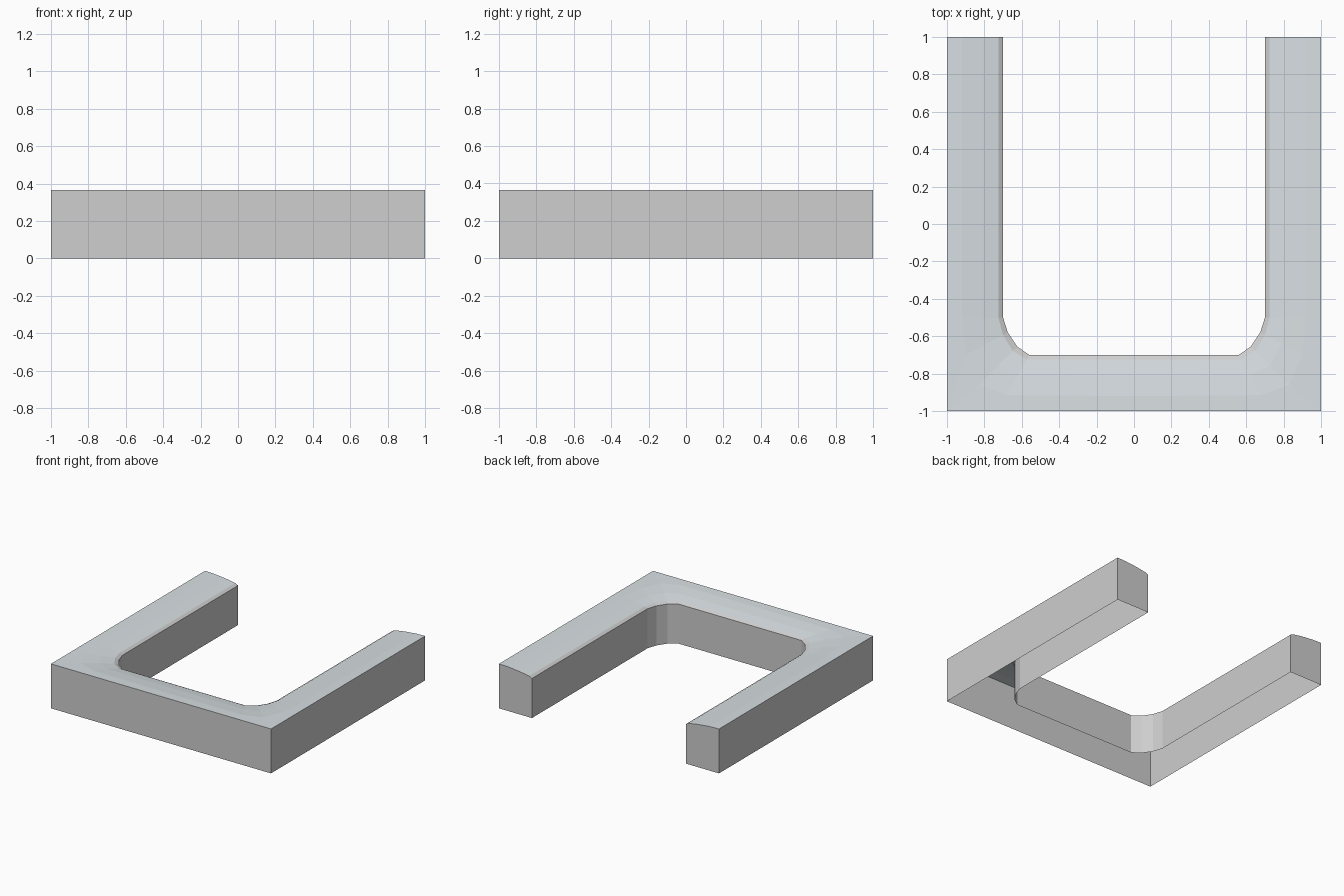
import bpy, bmesh
from mathutils import Vector

cube = bpy.data.objects.get("Cube")
if cube:
    bpy.data.objects.remove(cube, do_unlink=True)


def make_material(name, rgb):
    mat = bpy.data.materials.new(name)
    mat.use_nodes = True
    mat.diffuse_color = (*rgb, 1)
    mat.node_tree.nodes["Principled BSDF"].inputs["Base Color"].default_value = (*rgb, 1)
    return mat


wall_grey = make_material("wall grey", (0.62, 0.62, 0.62))
top_blue_grey = make_material("top blue grey", (0.69, 0.74, 0.77))

# Cross-section of the crowned top: distance from the outer wall, height
PROFILE = [(0, 0.365), (0.08, 0.363), (0.19, 0.352), (0.275, 0.338), (0.30, 0.325)]

# Corner lines: square outside, soft fold, rounded inside
OUTER = [(1, -0.5), (1, -1), (1, -1), (0.56, -1)]
FOLD = [(0.92, -0.5), (0.9, -0.7), (0.83, -0.86), (0.68, -0.915)]
INNER = [(0.7, -0.5), (0.675, -0.58), (0.625, -0.655), (0.56, -0.7)]


def section(points):
    """Full cross-section: outer foot, crowned top, inner foot."""
    top = [Vector((x, y, z)) for (x, y), (_, z) in zip(points, PROFILE)]
    feet = [Vector((p.x, p.y, 0)) for p in (top[0], top[-1])]
    return [feet[0], *top, feet[1]]


def corner_points(outer, fold, inner):
    first, last = PROFILE[1][0], PROFILE[-1][0]
    pts = [outer]
    for d, _ in PROFILE[1:]:
        pts.append(Vector(fold).lerp(Vector(inner), (d - first) / (last - first)))
    return pts


# Left leg end, left corner and middle of the front bar, then the mirrored half
sections = [section([(1 - d, 1) for d, _ in PROFILE])]
sections += [section(corner_points(*c)) for c in zip(OUTER, FOLD, INNER)]
sections.append(section([(0, d - 1) for d, _ in PROFILE]))
sections += [[Vector((-p.x, p.y, p.z)) for p in s] for s in reversed(sections[:-1])]

# Loft the shell, open underneath
bm = bmesh.new()
rows = [[bm.verts.new(p) for p in s] for s in sections]
for a, b in zip(rows, rows[1:]):
    for j in range(len(a) - 1):
        face = bm.faces.new((a[j], a[j + 1], b[j + 1], b[j]))
        face.material_index = 1 if 1 <= j <= 3 else 0

# Leg end caps
bm.faces.new(list(reversed(rows[0])))
bm.faces.new(rows[-1])
bmesh.ops.remove_doubles(bm, verts=bm.verts, dist=0.0005)

mesh = bpy.data.meshes.new("u_shaped_shell")
bm.to_mesh(mesh)
bm.free()
mesh.materials.append(wall_grey)
mesh.materials.append(top_blue_grey)
shell = bpy.data.objects.new("u_shaped_shell", mesh)
bpy.context.collection.objects.link(shell)
